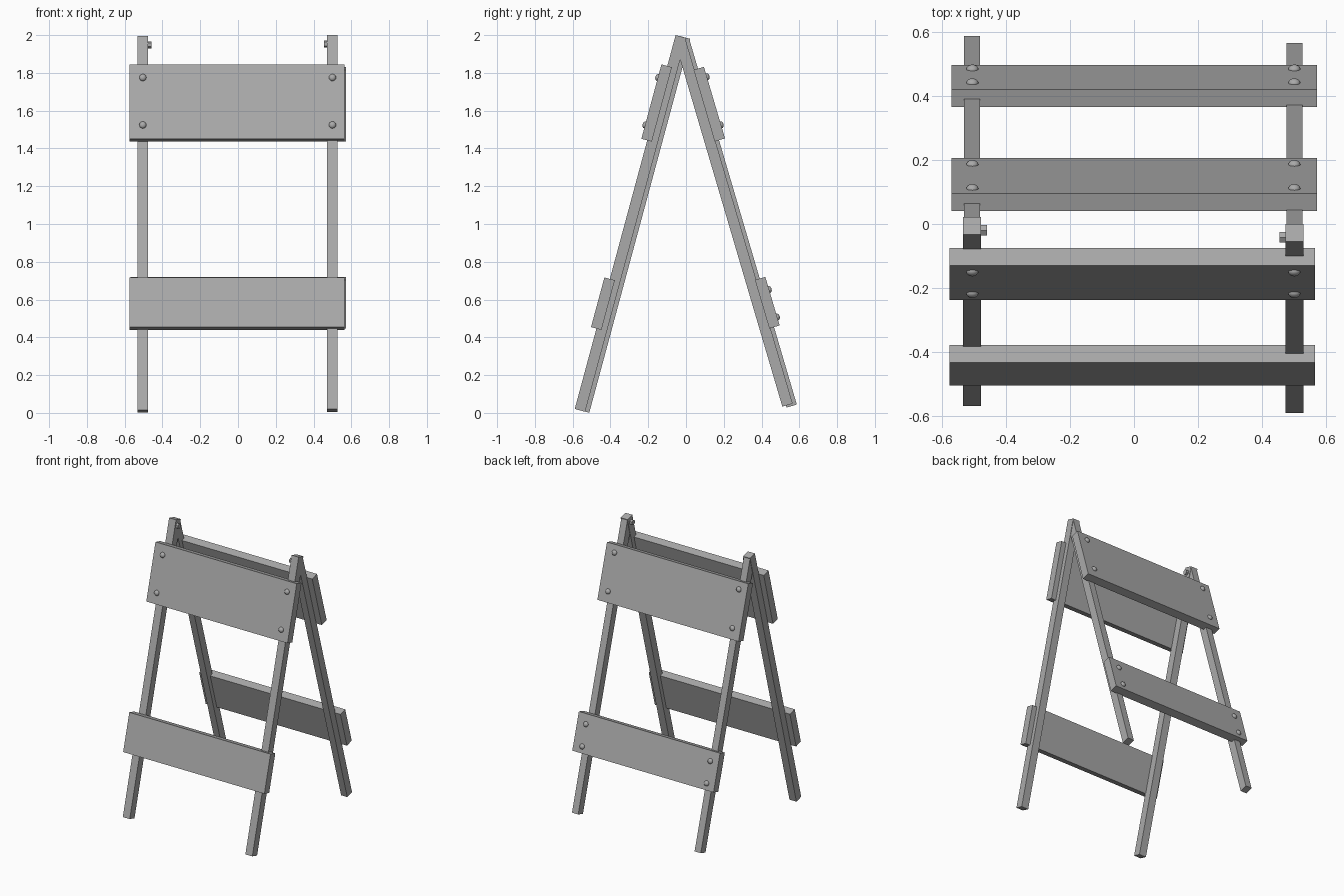
import bpy, bmesh
from math import sin, cos, radians
from mathutils import Matrix, Vector

cube = bpy.data.objects.get("Cube")
if cube:
    bpy.data.objects.remove(cube, do_unlink=True)

grey = bpy.data.materials.new("plain grey")
grey.use_nodes = True
grey.diffuse_color = (0.4, 0.4, 0.4, 1)
grey.node_tree.nodes["Principled BSDF"].inputs["Base Color"].default_value = (0.4, 0.4, 0.4, 1)

TILT = {-1: radians(15.1), 1: radians(16.4)}   # front and back frames
THICK = 0.057


def frame(side):
    """Directions down the slope and inward for a frame."""
    a = TILT[side]
    return Vector((0, side * sin(a), -cos(a))), Vector((0, -side * cos(a), -sin(a)))


def basis(x, y, z, origin):
    m = Matrix((x, y, z)).transposed().to_4x4()
    m.translation = origin
    return m


def finish(name, bm, smooth=False):
    bmesh.ops.recalc_face_normals(bm, faces=bm.faces)
    for f in bm.faces:
        f.smooth = smooth
    mesh = bpy.data.meshes.new(name)
    bm.to_mesh(mesh)
    bm.free()
    mesh.materials.append(grey)
    obj = bpy.data.objects.new(name, mesh)
    bpy.context.collection.objects.link(obj)


def plank(name, side, x0, x1, y, z, length):
    """Sloping box hung from its outer top edge at (y, z)."""
    down, inward = frame(side)
    centre = Vector(((x0 + x1) / 2, y, z)) + down * length / 2 + inward * THICK / 2
    bm = bmesh.new()
    bmesh.ops.create_cube(bm, size=1, matrix=basis(
        Vector((x1 - x0, 0, 0)), down * length, inward * THICK, centre))
    finish(name, bm)


def bolt(name, side, x, y, z, along):
    """Domed bolt head on the outer face of a board."""
    down, inward = frame(side)
    bm = bmesh.new()
    bmesh.ops.create_uvsphere(bm, u_segments=16, v_segments=8, radius=1, matrix=basis(
        Vector((0.019, 0, 0)), down * 0.019, inward * 0.014,
        Vector((x, y, z)) + down * along))
    finish(name, bm, True)


# Legs and hinge nuts; the two sides stand slightly out of line
for label, x, dy, dz in (("left", 0.5, 0, 0), ("right", -0.505, 0.022, -0.005)):
    plank(f"front_leg_{label}", -1, x - 0.028, x + 0.028, -0.055 + dy, 2 + dz, 2.05)
    plank(f"back_leg_{label}", 1, x - 0.025, x + 0.025, -0.005 + dy, 1.985 + dz, 2.018)
    inner = x - 0.036 if x > 0 else x + 0.036
    bm = bmesh.new()
    bmesh.ops.create_cone(bm, cap_ends=True, segments=6, radius1=0.019, radius2=0.019,
                          depth=0.02, matrix=basis(
                              Vector((0, 1, 0)), Vector((0, 0, 1)), Vector((1, 0, 0)),
                              Vector((inner, -0.042 + dy, 1.953 + dz))))
    finish(f"hinge_nut_{label}", bm)

# Cross boards with the bolt positions down each slope
boards = (
    ("front_upper_board", -1, -0.13, 1.845, 0.408, (0.072, 0.332)),
    ("front_lower_board", -1, -0.432, 0.717, 0.272, ()),
    ("back_upper_board", 1, 0.095, 1.832, 0.395, (0.055, 0.32)),
    ("back_lower_board", 1, 0.42, 0.72, 0.268, (0.07, 0.222)),
)
for name, side, y, z, length, bolts in boards:
    shift = 0.003 * side
    plank(name, side, -0.572 + shift, 0.568 + shift, y, z, length)
    for row, along in zip(("top", "bottom"), bolts):
        for label, x in (("left", 0.5), ("right", -0.504)):
            bolt(f"{name}_bolt_{row}_{label}", side, x, y, z, along)
